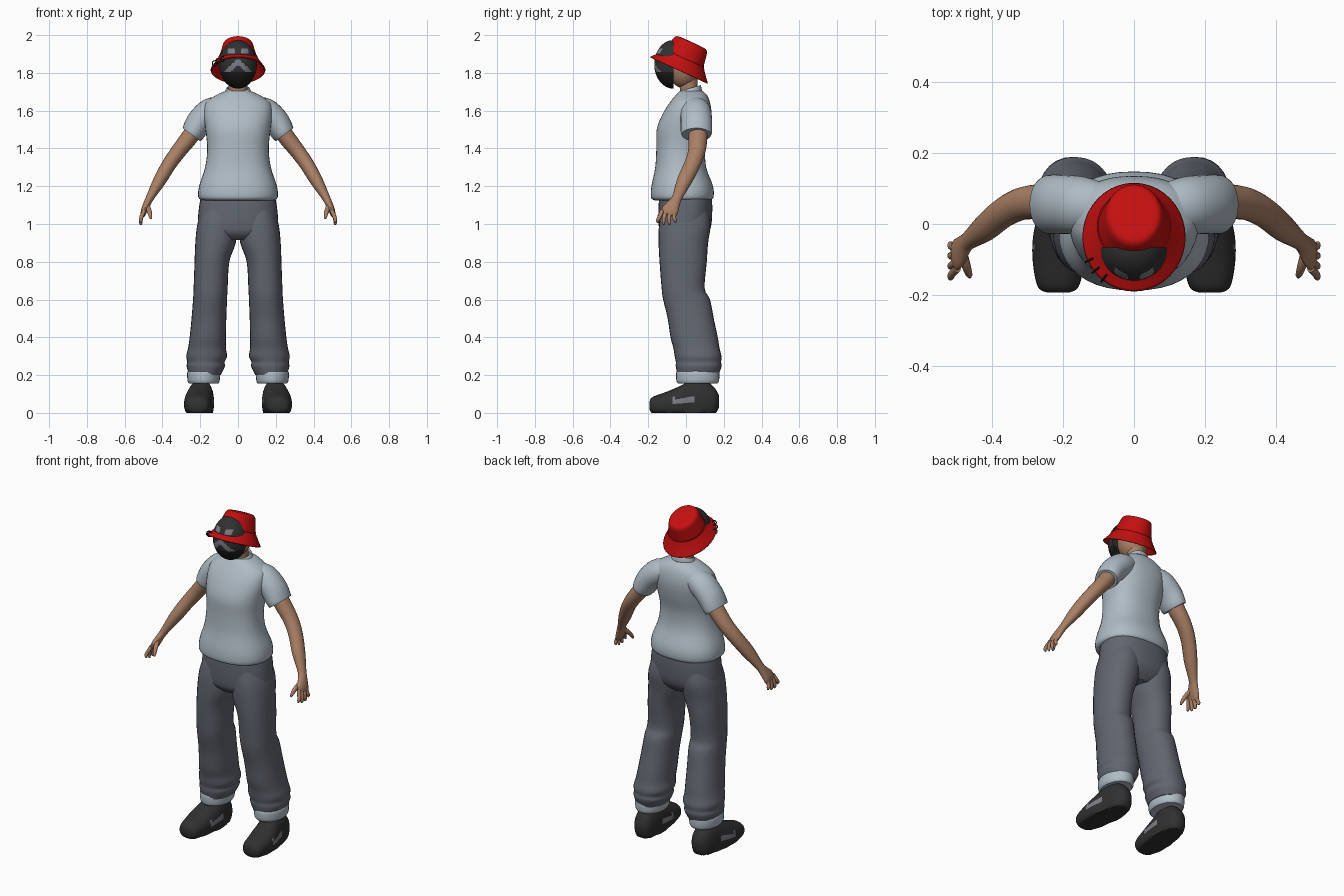
import bpy, bmesh, math
from mathutils import Vector, Matrix

cube = bpy.data.objects.get("Cube")
if cube:
    bpy.data.objects.remove(cube, do_unlink=True)

X, Y, Z = Vector((1, 0, 0)), Vector((0, 1, 0)), Vector((0, 0, 1))


def material(name, r, g, b):
    m = bpy.data.materials.new(name)
    m.use_nodes = True
    m.diffuse_color = (r, g, b, 1)
    bsdf = m.node_tree.nodes["Principled BSDF"]
    bsdf.inputs["Base Color"].default_value = (r, g, b, 1)
    bsdf.inputs["Roughness"].default_value = 0.7
    return m


SHIRT = material("pale blue grey", 0.43, 0.50, 0.56)
PANTS = material("slate grey", 0.12, 0.133, 0.16)
SKIN = material("skin", 0.40, 0.215, 0.13)
RED = material("red", 0.55, 0.005, 0.005)
BLACK = material("charcoal", 0.03, 0.03, 0.03)
DARK = material("black", 0.012, 0.012, 0.012)
GREY = material("mid grey", 0.20, 0.21, 0.24)


def finish(name, bm, mats, mirror=False, angle=40):
    bmesh.ops.recalc_face_normals(bm, faces=bm.faces)
    me = bpy.data.meshes.new(name)
    bm.to_mesh(me)
    bm.free()
    for m in mats:
        me.materials.append(m)
    me.shade_smooth()
    me.set_sharp_from_angle(angle=math.radians(angle))
    ob = bpy.data.objects.new(name, me)
    bpy.context.collection.objects.link(ob)
    if mirror:
        ob.modifiers.new("mirror", "MIRROR")
    return ob


def resample(keys, steps):
    """Catmull-Rom interpolation through the key rings."""
    out = []
    for i in range(len(keys) - 1):
        p0, p1, p2 = keys[max(i - 1, 0)], keys[i], keys[i + 1]
        p3 = keys[min(i + 2, len(keys) - 1)]
        for s in range(steps):
            t = s / steps
            out.append([0.5 * (2 * b + (c - a) * t + (2 * a - 5 * b + 4 * c - d) * t * t
                               + (3 * b - a - 3 * c + d) * t ** 3)
                        for a, b, c, d in zip(p0, p1, p2, p3)])
    return out + [list(keys[-1])]


def loft(keys, axes=None, sides=28, steps=4, power=2.0, caps=(True, True)):
    """Skin of elliptical rings (x, y, z, ra, rb); rings follow the path if axes is None."""
    bm = bmesh.new()
    rings = resample(keys, steps)
    pts = [Vector(r[:3]) for r in rings]
    loops = []
    for i, r in enumerate(rings):
        if axes:
            u, v = axes
        else:
            t = (pts[min(i + 1, len(pts) - 1)] - pts[max(i - 1, 0)]).normalized()
            u = t.cross(Y).normalized()
            v = u.cross(t)
        loop = []
        for k in range(sides):
            a = math.tau * k / sides
            c, s = math.cos(a), math.sin(a)
            c = math.copysign(abs(c) ** (2 / power), c)
            s = math.copysign(abs(s) ** (2 / power), s)
            loop.append(bm.verts.new(pts[i] + u * c * r[3] + v * s * r[4]))
        loops.append(loop)
    for a, b in zip(loops, loops[1:]):
        for k in range(sides):
            n = (k + 1) % sides
            bm.faces.new((a[k], a[n], b[n], b[k]))
    for on, loop in zip(caps, (loops[0], loops[-1])):
        if on:
            bm.faces.new(loop)
    return bm


def ellipsoid(center, radii, seg=32):
    bm = bmesh.new()
    bmesh.ops.create_uvsphere(bm, u_segments=seg, v_segments=seg // 2, radius=1)
    bmesh.ops.transform(bm, verts=bm.verts,
                        matrix=Matrix.Translation(center) @ Matrix.Diagonal((*radii, 1)))
    return bm


FLAT = (X, Y)

# Shirt body, collar and sleeves
finish("shirt_body", loft([
    (0, -.02, 1.125, .185, .145), (0, -.02, 1.14, .21, .165), (0, -.02, 1.2, .206, .163),
    (0, -.028, 1.3, .174, .135), (0, -.027, 1.4, .163, .13), (0, -.015, 1.5, .172, .14),
    (0, .005, 1.58, .182, .13), (0, .02, 1.64, .172, .108), (0, .028, 1.68, .12, .084),
    (0, .028, 1.705, .064, .06)], FLAT, sides=40, power=2.3), [SHIRT])
finish("shirt_collar", loft([
    (0, .02, 1.665, .075, .07), (0, .02, 1.695, .072, .066), (0, .025, 1.72, .06, .054),
    (0, .025, 1.71, .052, .046)], (X, Vector((0, .96, .28)))), [SHIRT])
finish("shirt_sleeves", loft([
    (.07, .05, 1.625, .05, .06), (.14, .052, 1.597, .072, .08), (.2, .055, 1.545, .07, .083),
    (.235, .055, 1.49, .063, .083), (.247, .055, 1.473, .058, .078)]), [SHIRT], True)

# Trousers: hips, legs and turned-up cuffs
finish("trouser_hips", loft([
    (0, -.003, 1.17, .19, .135), (0, -.003, 1.1, .205, .142), (0, -.005, 1, .213, .14),
    (0, -.01, .95, .2, .125), (0, -.01, .915, .11, .09)], FLAT, sides=36, power=2.3), [PANTS])
finish("trouser_legs", loft([
    (.1, -.005, 1.1, .085, .115), (.11, -.006, 1, .105, .136), (.119, -.014, .9, .107, .131),
    (.138, -.015, .8, .092, .125), (.145, -.015, .66, .09, .114), (.148, .003, .6, .09, .124),
    (.154, .025, .5, .092, .122), (.16, .043, .4, .096, .125), (.164, .055, .345, .1, .122),
    (.166, .064, .3, .108, .124), (.17, .066, .27, .099, .12), (.171, .067, .245, .101, .121),
    (.175, .063, .2, .083, .108)], FLAT, power=2.2), [PANTS], True)
finish("trouser_cuffs", loft([
    (.18, .062, .225, .08, .105), (.182, .062, .212, .087, .114), (.182, .062, .17, .085, .113),
    (.182, .062, .155, .077, .104)], FLAT), [SHIRT], True)

# Ankles and shoes; shoe faces near the middle of each side carry a plain grey patch
finish("ankles", loft([(.19, .07, .22, .04, .045), (.19, .07, .13, .04, .045)], FLAT),
       [SKIN], True)
bm = loft([
    (.213, -.193, .04, .03, .022), (.213, -.175, .04, .058, .045), (.211, -.1, .045, .074, .068),
    (.206, -.03, .05, .077, .093), (.198, .03, .055, .071, .118), (.195, .1, .06, .064, .11),
    (.193, .15, .06, .05, .075), (.193, .175, .06, .022, .03)], (X, Z), steps=5, power=2.3)
for v in bm.verts:
    v.co.z = max(v.co.z, 0)
for f in bm.faces:
    c = f.calc_center_median()
    f.material_index = int(-.07 < c.y < .05 and .055 < c.z < .08)
finish("shoes", bm, [BLACK, GREY], True, 50)

# Arms with palms
finish("arms", loft([
    (.215, .063, 1.52, .045, .052), (.26, .063, 1.455, .045, .05), (.315, .057, 1.385, .041, .046),
    (.365, .033, 1.315, .038, .043), (.415, -.008, 1.23, .034, .04),
    (.463, -.045, 1.145, .022, .027), (.478, -.06, 1.115, .02, .031),
    (.495, -.083, 1.075, .018, .044), (.503, -.095, 1.05, .012, .04)], sides=20), [SKIN], True)

# Fingers fan out from the palm, thumb points forward
for i, label in enumerate(("index", "middle", "ring", "little")):
    y = -.125 + .021 * i
    tip_y = -.15 + .031 * i
    drop = .995 + (.012 if i in (0, 3) else 0)
    finish(label + "_fingers", loft([
        (.497, y, 1.07, .011, .012), (.512, (y + tip_y) / 2 - .004, 1.035, .0105, .011),
        (.515, tip_y, drop + .012, .009, .009), (.511, tip_y, drop, .004, .004)],
        sides=10), [SKIN], True)
finish("thumbs", loft([
    (.483, -.08, 1.1, .014, .014), (.472, -.115, 1.075, .013, .013),
    (.464, -.14, 1.045, .01, .01), (.461, -.148, 1.028, .005, .005)], sides=10), [SKIN], True)

# Neck and head
finish("neck", loft([(0, .025, 1.66, .056, .055), (0, .015, 1.72, .05, .048),
                     (0, .01, 1.8, .052, .052)], FLAT), [SKIN])
finish("head", ellipsoid((0, -.012, 1.83), (.083, .088, .11)), [SKIN])

# Half-dome face mask: darker jaw, grey chevron and brow marks
bm = ellipsoid((0, -.068, 1.845), (.1, .1, .128), 96)
for v in bm.verts:
    v.co.y = min(v.co.y, -.066)
for f in bm.faces:
    c = f.calc_center_median()
    ax, front = abs(c.x), c.y < -.1
    chevron = 1.802 < c.z < 1.872 and abs(ax - (1.862 - c.z)) < .018
    brow = 1.905 < c.z < 1.928 and .018 < ax < .055
    f.material_index = 2 if front and (chevron or brow) else int(c.z < 1.8)
finish("face_mask", bm, [BLACK, DARK, GREY])

# Bucket hat, lofted upright and then tipped back
bm = loft([
    (0, 0, 0, .145, .168), (0, 0, .035, .122, .138), (0, 0, .068, .102, .113),
    (0, 0, .074, .1, .11), (0, 0, .13, .084, .1), (0, 0, .152, .076, .092),
    (0, 0, .161, .06, .075), (0, 0, .163, .02, .025)], FLAT, sides=40, caps=(False, True))
tilt = Matrix.Translation((0, -.037, 1.815)) @ Matrix.Rotation(math.radians(-24.6), 4, "X")
bmesh.ops.transform(bm, matrix=tilt, verts=bm.verts)
hat = finish("bucket_hat", bm, [RED], angle=50)
shell = hat.modifiers.new("thickness", "SOLIDIFY")
shell.thickness = .005

# Small rings hooked through the brim edge
for i in range(3):
    a = math.radians(207 + 13 * i)
    spot = tilt @ Vector((.138 * math.cos(a), .16 * math.sin(a), .006))
    out = Vector((math.cos(a), math.sin(a), 0))
    path = [(*(spot + out * .014 * math.cos(t) + Z * .014 * math.sin(t)), .003, .003)
            for t in (math.tau * k / 12 for k in range(13))]
    finish("brim_ring_%d" % (i + 1), loft(path, sides=8, steps=1), [DARK])
